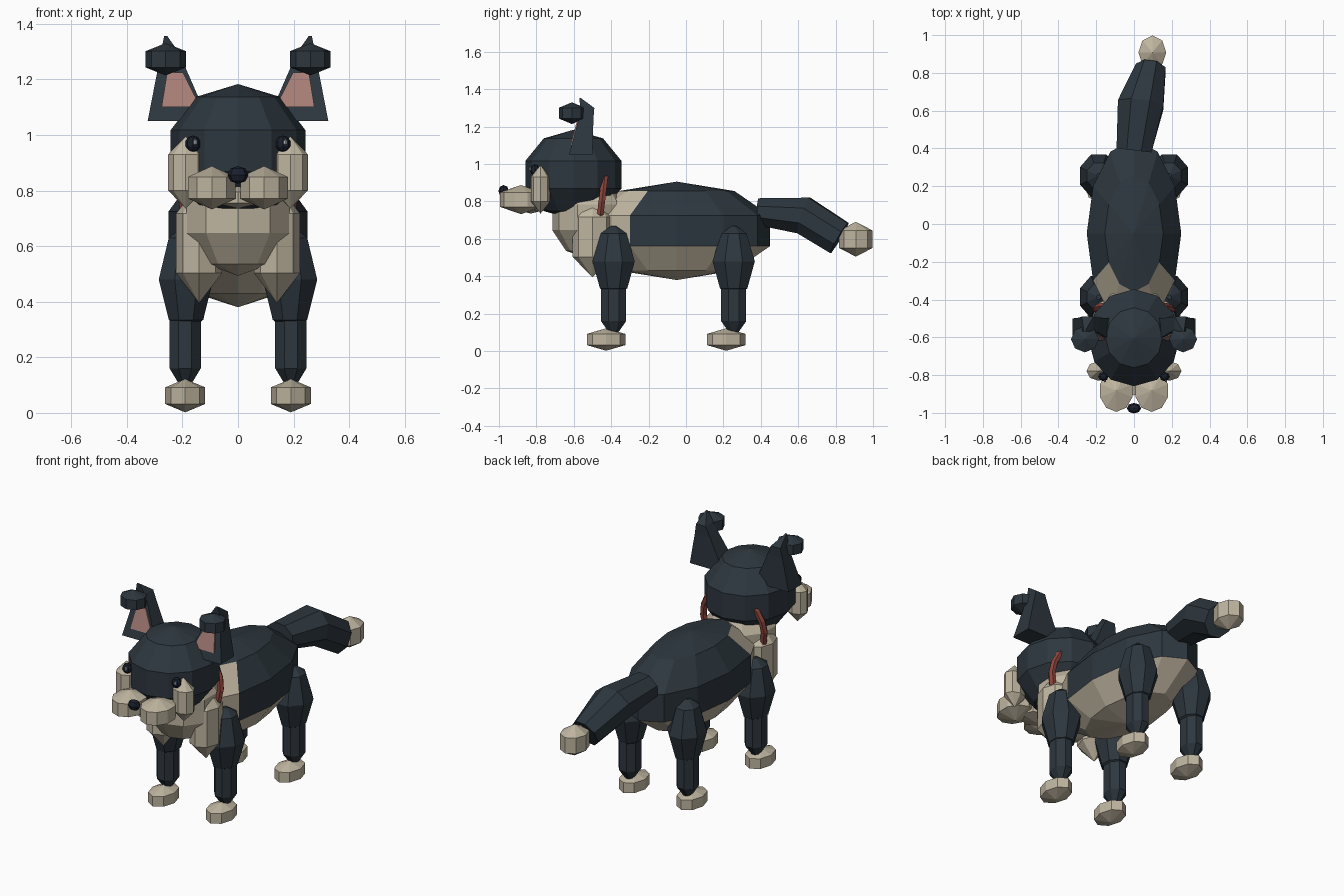
import bpy, bmesh, math
from mathutils import Vector, Matrix

if "Cube" in bpy.data.objects:
    bpy.data.objects.remove(bpy.data.objects["Cube"])


def material(name, rgb):
    m = bpy.data.materials.new(name)
    m.diffuse_color = (*rgb, 1)
    m.use_nodes = True
    m.node_tree.nodes["Principled BSDF"].inputs["Base Color"].default_value = m.diffuse_color
    return m


DARK = material("charcoal_fur", (0.026, 0.038, 0.049))
TAN = material("cream_fur", (0.52, 0.46, 0.35))
PINK = material("ear_pink", (0.40, 0.215, 0.185))
RED = material("collar_red", (0.27, 0.06, 0.045))
BLACK = material("eye_black", (0.010, 0.014, 0.026))
GLINT = material("eye_glint", (0.45, 0.48, 0.50))


def finish(bm, name, *mats, rule=None):
    bmesh.ops.recalc_face_normals(bm, faces=bm.faces)
    if rule:
        for f in bm.faces:
            f.material_index = rule(f.calc_center_median())
    me = bpy.data.meshes.new(name)
    bm.to_mesh(me)
    bm.free()
    for m in mats:
        me.materials.append(m)
    ob = bpy.data.objects.new(name, me)
    bpy.context.collection.objects.link(ob)
    return ob


def ball(name, loc, radii, *mats, seg=8, rings=3, rule=None):
    bm = bmesh.new()
    bmesh.ops.create_uvsphere(bm, u_segments=seg, v_segments=rings, radius=1)
    bmesh.ops.transform(bm, verts=bm.verts,
                        matrix=Matrix.Translation(loc) @ Matrix.Diagonal((*radii, 1)))
    return finish(bm, name, *mats, rule=rule)


def loft(name, loops, *mats):
    """Skin closed loops of equal length and cap both ends."""
    bm = bmesh.new()
    rows = [[bm.verts.new(p) for p in loop] for loop in loops]
    n = len(rows[0])
    for a, b in zip(rows, rows[1:]):
        for i in range(n):
            j = (i + 1) % n
            bm.faces.new((a[i], a[j], b[j], b[i]))
    bm.faces.new(rows[0])
    bm.faces.new(rows[-1])
    return finish(bm, name, *mats)


def column(name, x, y, profile, mat, n=8):
    """Upright turned shape; profile rows are (z, radius x, radius y)."""
    turn = [math.tau * (i + 0.5) / n for i in range(n)]
    k = 1 / math.cos(math.pi / n)
    return loft(name, [[(x + rx * k * math.cos(a), y + ry * k * math.sin(a), z)
                        for a in turn] for z, rx, ry in profile], mat)


# Body with cream belly and shoulders
ball("body", (0, -0.05, 0.643), (0.263, 0.526, 0.263), DARK, TAN, seg=12, rings=5,
     rule=lambda c: int(c.z < 0.55 or c.y < -0.31))

# Chest bib
ball("chest_bib", (0, -0.52, 0.715), (0.205, 0.205, 0.222), TAN, seg=10, rings=5)

# Head
ball("head", (0, -0.602, 0.943), (0.255, 0.27, 0.24), DARK, seg=12, rings=5)
ball("chin", (0, -0.83, 0.775), (0.10, 0.09, 0.04), TAN)
ball("nose", (0, -0.975, 0.856), (0.038, 0.028, 0.032), BLACK, seg=8, rings=4)

# Collar ring around the neck
bm = bmesh.new()
R, r, N, M = 0.2, 0.02, 20, 6
grid = []
for i in range(N):
    a = math.tau * i / N
    row = []
    for j in range(M):
        b = math.tau * j / M
        d = R + r * math.cos(b)
        z = 0.80 + d * math.sin(a)
        row.append(bm.verts.new((d * math.cos(a),
                                 -0.45 + (z - 0.8) * 0.12 + r * math.sin(b), z)))
    grid.append(row)
for i in range(N):
    for j in range(M):
        p, q = grid[i], grid[(i + 1) % N]
        bm.faces.new((p[j], q[j], q[(j + 1) % M], p[(j + 1) % M]))
finish(bm, "collar", RED)

for s, side in ((-1, "left"), (1, "right")):
    # Face and chest tufts
    ball(f"cheek_{side}", (s * 0.188, -0.778, 0.865), (0.073, 0.06, 0.13), TAN)
    ball(f"muzzle_{side}", (s * 0.094, -0.882, 0.81), (0.104, 0.13, 0.078), TAN, seg=10)
    ball(f"chest_tuft_{side}", (s * 0.14, -0.50, 0.61), (0.095, 0.122, 0.215), TAN)

    # Eyes
    ball(f"eye_{side}", (s * 0.162, -0.808, 0.968), (0.028, 0.026, 0.030), BLACK, rings=5)
    ball(f"eye_glint_{side}", (s * 0.162 + 0.008, -0.833, 0.974), (0.008, 0.006, 0.012),
         GLINT, seg=6)

    # Ear: tapered wedge, rows are (z outer, z inner, x outer, x inner, y front, y back)
    rows = ((1.05, -0.325, -0.105, -0.625, -0.50),
            (1.24, -0.288, -0.188, -0.575, -0.495),
            (1.30, -0.277, -0.215, -0.566, -0.49))
    loops = [[(-s * xo, yf, z), (-s * xi, yf, z), (-s * xi, yb, z), (-s * xo, yb, z)]
             for z, xo, xi, yf, yb in rows]
    loops.append([(s * 0.266, -0.57, 1.355), (s * 0.254, -0.57, 1.355),
                  (s * 0.254, -0.558, 1.350), (s * 0.266, -0.558, 1.350)])
    loft(f"ear_{side}", loops, DARK)
    ball(f"ear_tip_{side}", (s * 0.26, -0.61, 1.272), (0.085, 0.08, 0.058), DARK)

    # Pink inner ear plate lying on the sloped front of the ear
    inner = [(0.275, 1.10), (0.135, 1.10), (0.198, 1.225), (0.255, 1.225)]
    plate = [[(s * x, -0.625 + (z - 1.05) * 0.263 - d, z) for x, z in inner]
             for d in (-0.002, 0.006)]
    loft(f"inner_ear_{side}", plate, PINK)

    # Legs and paws
    for y, end in ((-0.387, "front"), (0.255, "back")):
        column(f"{end}_upper_leg_{side}", s * 0.187, y,
               ((0.67, 0.012, 0.012), (0.63, 0.062, 0.068), (0.48, 0.098, 0.113),
                (0.335, 0.062, 0.073), (0.31, 0.03, 0.03)), DARK)
        column(f"{end}_lower_leg_{side}", s * 0.19, y,
               ((0.38, 0.05, 0.05), (0.33, 0.056, 0.067), (0.16, 0.056, 0.067),
                (0.10, 0.02, 0.025)), DARK)
        ball(f"{end}_paw_{side}", (s * 0.19, y - 0.04, 0.062), (0.083, 0.119, 0.060), TAN)

# Tail: rows are centre, half width, half height, tilt of the section
tail = (((0.0, 0.39, 0.745), 0.10, 0.078, 0.0),
        ((0.035, 0.63, 0.725), 0.13, 0.108, 0.30),
        ((0.088, 0.82, 0.605), 0.085, 0.10, 0.53))
loops = []
for c, w, h, t in tail:
    up = Vector((0, math.sin(t), math.cos(t)))
    loops.append([Vector(c) + Vector((1, -0.12, 0)) * w * math.cos(a) + up * h * math.sin(a)
                  for a in (math.tau * (i + 0.5) / 8 for i in range(8))])
loft("tail", loops, DARK)
ball("tail_tip", (0.097, 0.908, 0.598), (0.085, 0.104, 0.093), TAN)
